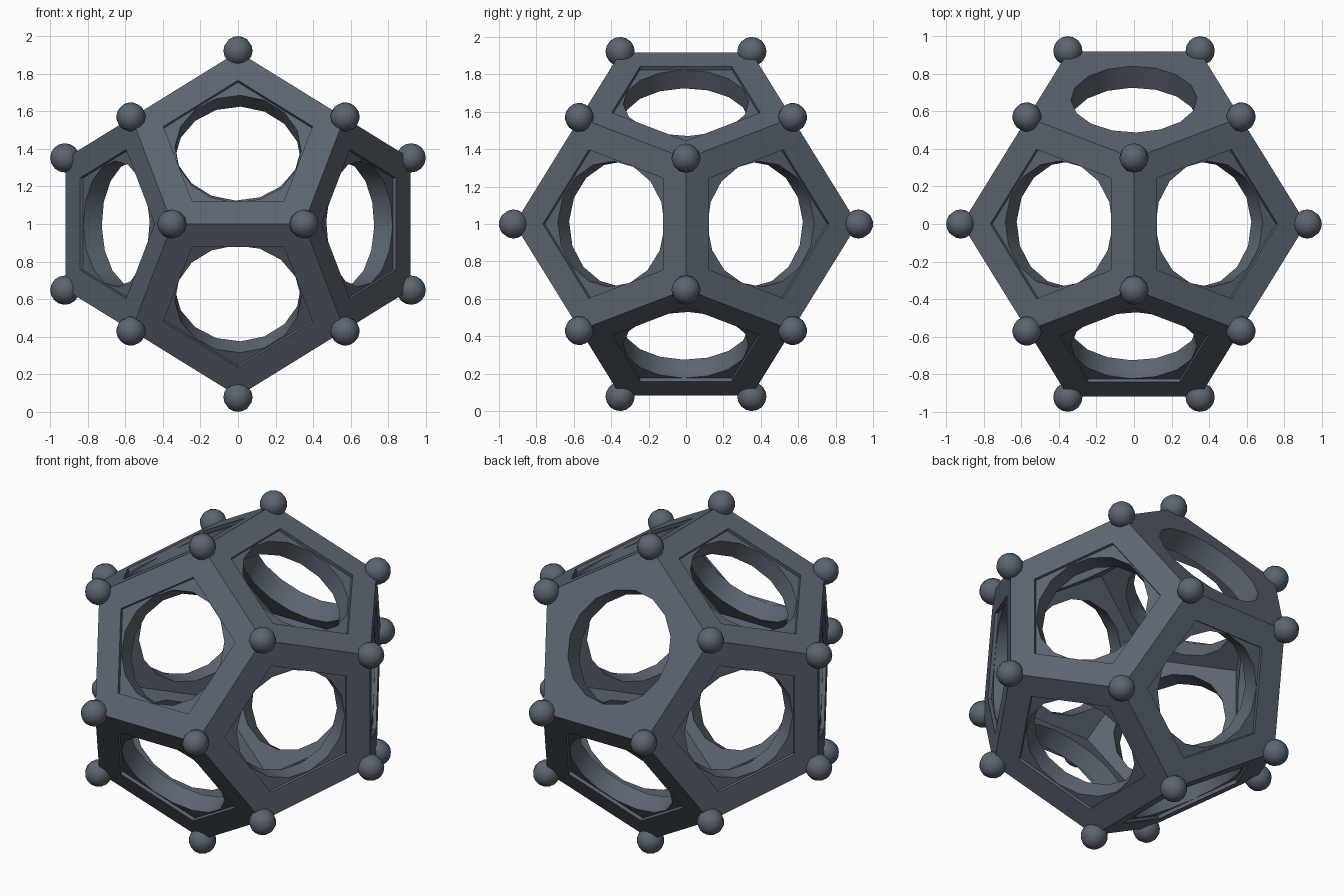
import bpy, bmesh, math
from mathutils import Vector

if "Cube" in bpy.data.objects:
    bpy.data.objects.remove(bpy.data.objects["Cube"])

PHI = (1 + 5 ** 0.5) / 2
A = 0.567                 # half side of the cube inscribed in the shell
CENTRE = Vector((0, 0, 1))
THICK = 0.135             # wall thickness
RECESS = 0.02             # depth of the pentagonal recess
FRAME = 0.70              # recess size relative to the face
HOLE_R = 0.336
HOLE_SIDES = 16
BALL_R = 0.078

metal = bpy.data.materials.new("slate_metal")
metal.diffuse_color = (0.105, 0.13, 0.16, 1)
metal.use_nodes = True
metal.node_tree.nodes["Principled BSDF"].inputs["Base Color"].default_value = metal.diffuse_color


def cyclic(p):
    """The three axis rotations of a point."""
    x, y, z = p
    return [Vector((x, y, z)), Vector((z, x, y)), Vector((y, z, x))]


signs = (-1, 1)
corners = [Vector((i, j, k)) * A for i in signs for j in signs for k in signs]
for i in signs:
    for j in signs:
        corners += cyclic((0, i * A / PHI, j * A * PHI))
normals = [n.normalized() for i in signs for j in signs
           for n in cyclic((0, i * PHI, j))]


def add_quads(bm, a, b):
    """Join two loops of equal length."""
    n = len(a)
    for i in range(n):
        j = (i + 1) % n
        bm.faces.new((a[i], a[j], b[j], b[i]))


def add_ring(bm, outer, hole):
    """Fill between a pentagon and the round hole inside it."""
    n = len(hole)
    near = []
    for i in range(n):
        mid = (hole[i].co + hole[(i + 1) % n].co) / 2
        near.append(min(range(5), key=lambda k: (outer[k].co - mid).length))
    for i in range(n):
        bm.faces.new((hole[i], hole[(i + 1) % n], outer[near[i]]))
        if near[i] != near[i - 1]:
            bm.faces.new((hole[i], outer[near[i]], outer[near[i - 1]]))


def build_panel(bm, n, recessed):
    """One pentagonal wall: frame, recess, hole and inner surface."""
    rim = sorted(corners, key=lambda c: -c.dot(n))[:5]
    mid = sum(rim, Vector()) / 5
    u = (rim[0] - mid).normalized()
    v = n.cross(u)
    rim.sort(key=lambda c: math.atan2((c - mid).dot(v), (c - mid).dot(u)))
    shrink = 1 - THICK / mid.length

    def loop(points):
        return [bm.verts.new(p) for p in points]

    def circle(depth):
        pts = []
        for i in range(HOLE_SIDES):
            t = (i + 0.5) * math.tau / HOLE_SIDES
            pts.append(mid - n * depth + (u * math.cos(t) + v * math.sin(t)) * HOLE_R)
        return loop(pts)

    outer = loop(rim)
    inner = loop([c * shrink for c in rim])
    front = circle(RECESS if recessed else 0)
    back = circle(THICK)
    if recessed:
        edge = loop([mid + (c - mid) * FRAME for c in rim])
        floor = loop([mid + (c - mid) * FRAME - n * RECESS for c in rim])
        add_quads(bm, outer, edge)
        add_quads(bm, edge, floor)
        add_ring(bm, floor, front)
    else:
        add_ring(bm, outer, front)
    add_quads(bm, front, back)
    add_ring(bm, inner, back)


def finish(bm, name):
    bmesh.ops.recalc_face_normals(bm, faces=bm.faces)
    mesh = bpy.data.meshes.new(name)
    bm.to_mesh(mesh)
    bm.free()
    mesh.materials.append(metal)
    ob = bpy.data.objects.new(name, mesh)
    ob.location = CENTRE
    bpy.context.collection.objects.link(ob)
    bpy.ops.object.select_all(action='DESELECT')
    ob.select_set(True)
    bpy.context.view_layer.objects.active = ob
    bpy.ops.object.shade_smooth_by_angle(angle=math.radians(40))
    return ob


# Hollow twelve-sided shell; the upper rear wall has no recess
shell = bmesh.new()
for n in normals:
    build_panel(shell, n, not (n.y > 0.8 and n.z > 0.5))
bmesh.ops.remove_doubles(shell, verts=shell.verts, dist=0.0005)
finish(shell, "hollow_shell")

# A knob on each corner, with its pole pointing outwards
for i, c in enumerate(corners):
    bm = bmesh.new()
    turn = c.to_track_quat('Z', 'Y').to_matrix().to_4x4()
    bmesh.ops.create_uvsphere(bm, u_segments=12, v_segments=8,
                              radius=BALL_R, matrix=turn)
    bmesh.ops.translate(bm, verts=bm.verts, vec=c * 1.005)
    finish(bm, f"corner_knob_{i + 1}")
